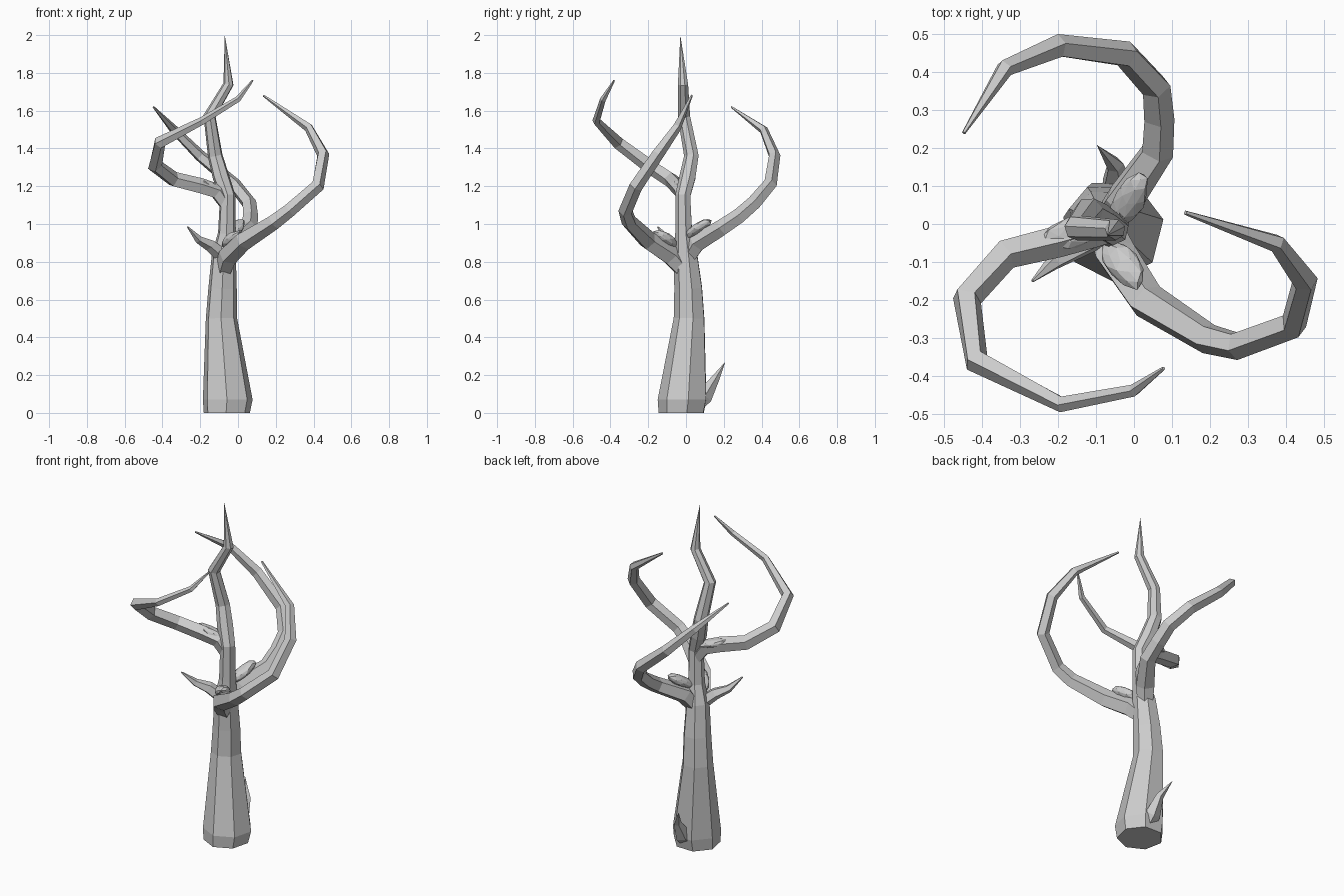
import bpy, bmesh, math, random
from mathutils import Vector, Matrix

random.seed(4)

def tube(name, pts, sides, flat_base=False, turn=0.0):
    """Flat-faced tapering limb through (x, y, z, radius) points; radius 0 makes a pointed tip."""
    bm = bmesh.new()
    P = [Vector(p[:3]) for p in pts]
    side = None
    rings = []
    for i, p in enumerate(P):
        a = (p - P[i - 1]).normalized() if i else None
        b = (P[i + 1] - p).normalized() if i < len(P) - 1 else None
        t = ((a or b) + (b or a)).normalized()
        if flat_base and i < 2:
            t = Vector((0, 0, 1))
        if side is None:
            side = Vector((1, 0, 0)) if abs(t.x) < 0.8 else Vector((0, 1, 0))
        side = (side - t * side.dot(t)).normalized()
        other = t.cross(side)
        r = pts[i][3]
        if r == 0:
            rings.append([bm.verts.new(p)])
            continue
        ring = []
        for k in range(sides):
            ang = turn + 2 * math.pi * k / sides
            ring.append(bm.verts.new(p + (side * math.cos(ang) + other * math.sin(ang)) * r))
        rings.append(ring)
    for lo, hi in zip(rings, rings[1:]):
        for k in range(sides):
            n = (k + 1) % sides
            if len(hi) == 1:
                bm.faces.new((lo[k], lo[n], hi[0]))
            else:
                bm.faces.new((lo[k], lo[n], hi[n], hi[k]))
    bm.faces.new(rings[0][::-1])
    if len(rings[-1]) > 1:
        bm.faces.new(rings[-1])
    finish(name, bm)

def finish(name, bm):
    bmesh.ops.recalc_face_normals(bm, faces=bm.faces)
    me = bpy.data.meshes.new(name)
    bm.to_mesh(me)
    bm.free()
    bpy.context.collection.objects.link(bpy.data.objects.new(name, me))

def burl(name, start, end, width, height):
    """Faceted lump stretched between two points."""
    a, b = Vector(start), Vector(end)
    d = b - a
    bm = bmesh.new()
    bmesh.ops.create_icosphere(bm, subdivisions=2, radius=1)
    for v in bm.verts:
        v.co *= random.uniform(0.9, 1.06)
    rot = d.to_track_quat('X', 'Z').to_matrix().to_4x4()
    m = Matrix.Translation((a + b) / 2) @ rot @ Matrix.Diagonal((d.length / 2, width, height, 1))
    bmesh.ops.transform(bm, matrix=m, verts=bm.verts)
    finish(name, bm)

# Trunk, flared at the foot and crooked near the pointed top
tube("trunk", [
    (-0.06, -0.02, 0, 0.125), (-0.055, -0.015, 0.07, 0.135),
    (-0.088, 0.02, 0.50, 0.085), (-0.082, 0.015, 0.66, 0.077),
    (-0.075, 0.0, 0.84, 0.065), (-0.06, -0.01, 0.95, 0.047),
    (-0.055, -0.015, 1.15, 0.042), (-0.09, 0.01, 1.25, 0.045),
    (-0.12, 0.03, 1.36, 0.040), (-0.15, -0.01, 1.57, 0.034),
    (-0.05, -0.015, 1.74, 0.028), (-0.07, -0.03, 2.0, 0)], 7, True, 0.2)

# Three large branches curling round the trunk
tube("branch_front_right", [
    (-0.08, 0.0, 0.74, 0.045), (-0.05, -0.08, 0.83, 0.056),
    (0.03, -0.20, 0.91, 0.052), (0.19, -0.30, 1.01, 0.042),
    (0.27, -0.32, 1.07, 0.038), (0.42, -0.265, 1.20, 0.037),
    (0.45, -0.15, 1.37, 0.034), (0.375, -0.05, 1.51, 0.025),
    (0.135, 0.03, 1.68, 0.006)], 5, turn=0.4)
tube("branch_back", [
    (-0.08, 0.0, 0.80, 0.040), (-0.03, 0.06, 0.90, 0.052),
    (0.06, 0.19, 0.98, 0.045), (0.065, 0.28, 1.04, 0.042),
    (0.058, 0.36, 1.11, 0.040), (-0.02, 0.445, 1.21, 0.037),
    (-0.20, 0.468, 1.36, 0.032), (-0.34, 0.41, 1.50, 0.024),
    (-0.448, 0.24, 1.62, 0.005)], 5, turn=0.9)
tube("branch_left", [
    (-0.05, -0.01, 1.08, 0.035), (-0.11, -0.02, 1.17, 0.044),
    (-0.20, -0.045, 1.20, 0.044), (-0.34, -0.08, 1.235, 0.042),
    (-0.44, -0.195, 1.31, 0.040), (-0.415, -0.36, 1.43, 0.034),
    (-0.19, -0.474, 1.545, 0.022), (0.0, -0.438, 1.66, 0.017),
    (0.078, -0.38, 1.76, 0.005)], 5, turn=0.2)

# Short twigs
tube("upper_twig", [
    (-0.08, -0.02, 0.83, 0.04), (-0.15, -0.06, 0.89, 0.034),
    (-0.21, -0.10, 0.92, 0.022), (-0.267, -0.15, 0.985, 0.004)], 5)
tube("root_twig", [
    (-0.045, 0.05, 0.05, 0.05), (-0.045, 0.10, 0.09, 0.045),
    (-0.05, 0.155, 0.18, 0.023), (-0.098, 0.208, 0.27, 0)], 5)

# Burls above each branch joint
burl("burl_back", (-0.05, 0.0, 0.93), (0.025, 0.13, 1.02), 0.042, 0.03)
burl("burl_front", (-0.075, -0.05, 0.88), (0.02, -0.165, 0.96), 0.045, 0.032)
burl("burl_left", (-0.07, 0.0, 1.18), (-0.25, -0.045, 1.235), 0.042, 0.024)
